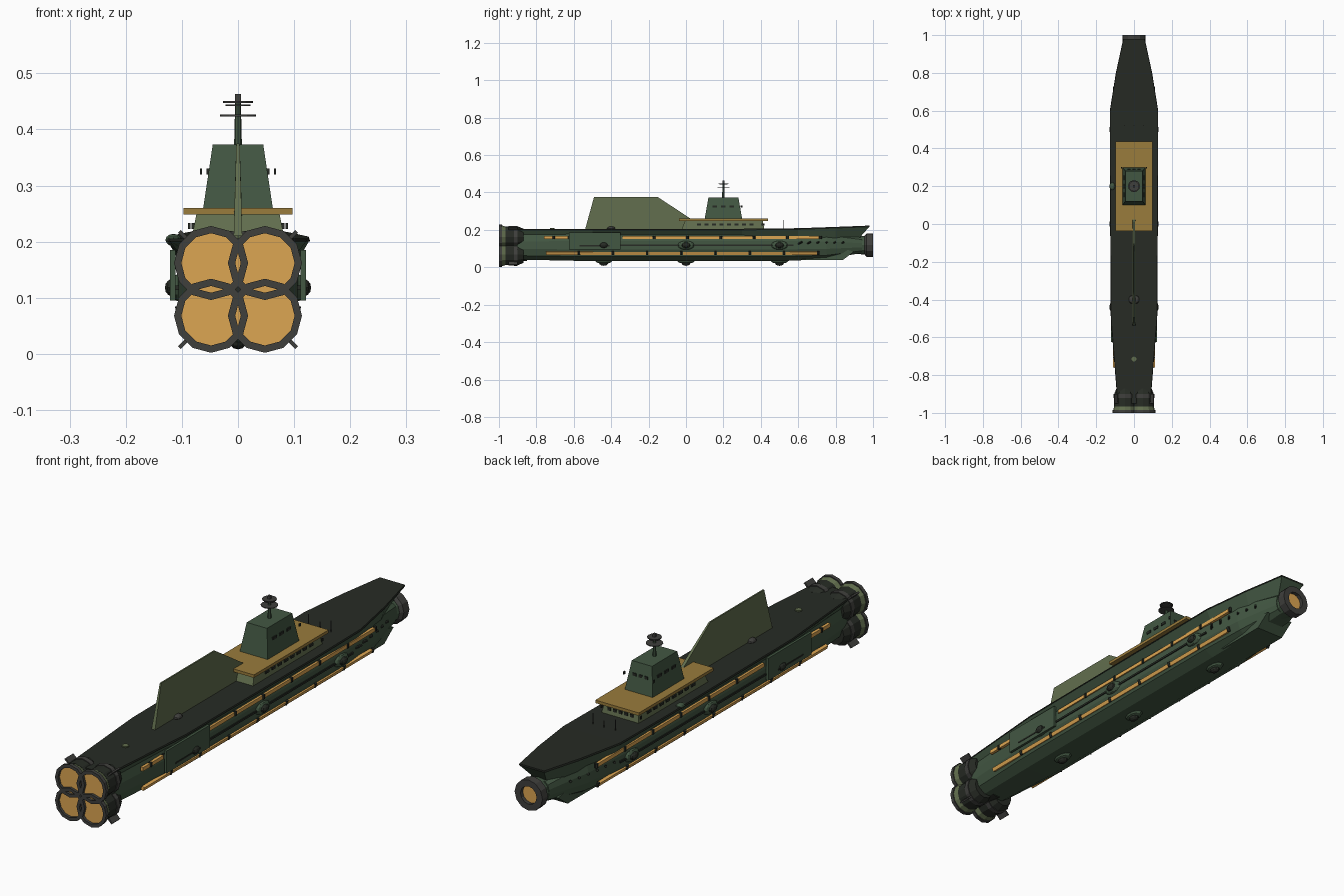
import bpy, bmesh, math
from mathutils import Matrix, Vector

if "Cube" in bpy.data.objects:
    bpy.data.objects.remove(bpy.data.objects["Cube"])


def material(name, r, g, b):
    m = bpy.data.materials.new(name)
    m.diffuse_color = (r, g, b, 1)
    m.use_nodes = True
    m.node_tree.nodes["Principled BSDF"].inputs["Base Color"].default_value = m.diffuse_color
    return m


GREEN = material("hull_green", 0.055, 0.095, 0.055)
OLIVE = material("olive", 0.12, 0.155, 0.075)
DARK = material("deck_dark", 0.02, 0.024, 0.018)
STEEL = material("dark_steel", 0.05, 0.05, 0.046)
GOLD = material("gold_deck", 0.32, 0.2, 0.045)
GLOW = material("amber_glow", 0.72, 0.38, 0.085)


def finish(name, bm, mat):
    bmesh.ops.recalc_face_normals(bm, faces=bm.faces)
    me = bpy.data.meshes.new(name)
    bm.to_mesh(me)
    bm.free()
    ob = bpy.data.objects.new(name, me)
    me.materials.append(mat)
    bpy.context.collection.objects.link(ob)
    return ob


def loft(name, rings, mat, caps=True, closed=False):
    bm = bmesh.new()
    vs = [[bm.verts.new(p) for p in r] for r in rings]
    n = len(rings[0])
    pairs = list(zip(vs, vs[1:])) + ([(vs[-1], vs[0])] if closed else [])
    for a, b in pairs:
        for i in range(n):
            j = (i + 1) % n
            bm.faces.new((a[i], a[j], b[j], b[i]))
    if caps and not closed:
        bm.faces.new(vs[0])
        bm.faces.new(vs[-1])
    return finish(name, bm, mat)


def box(name, c, size, mat, rot=None):
    bm = bmesh.new()
    bmesh.ops.create_cube(bm, size=1)
    m = Matrix.Translation(c) @ (rot or Matrix()) @ Matrix.Diagonal((*size, 1))
    bmesh.ops.transform(bm, matrix=m, verts=bm.verts)
    return finish(name, bm, mat)


def rod(name, p, q, r, mat, n=8, r2=None):
    p, q = Vector(p), Vector(q)
    bm = bmesh.new()
    bmesh.ops.create_cone(bm, cap_ends=True, segments=n, radius1=r,
                          radius2=r if r2 is None else r2, depth=(q - p).length)
    m = Matrix.Translation((p + q) / 2) @ (q - p).to_track_quat('Z', 'Y').to_matrix().to_4x4()
    bmesh.ops.transform(bm, matrix=m, verts=bm.verts)
    return finish(name, bm, mat)


def ball(name, c, size, mat):
    bm = bmesh.new()
    bmesh.ops.create_uvsphere(bm, u_segments=10, v_segments=6, radius=1)
    bmesh.ops.transform(bm, matrix=Matrix.Translation(c) @ Matrix.Diagonal((*size, 1)), verts=bm.verts)
    return finish(name, bm, mat)


def turned(name, cx, cz, prof, mat, n=12, closed=False):
    # profile of (radius, y) revolved about a lengthwise axis
    rings = [[(cx + r * math.cos(2 * math.pi * i / n), y, cz + r * math.sin(2 * math.pi * i / n))
              for i in range(n)] for r, y in prof]
    return loft(name, rings, mat, closed=closed)


def frustum(name, bottom, top, mat):
    # each: x half width, y min, y max, z
    return loft(name, [[(-w, a, z), (w, a, z), (w, b, z), (-w, b, z)] for w, a, b, z in (bottom, top)], mat)


# lower tubular hull: half section swept along y
half = [(0.055, -0.083), (0.093, -0.06), (0.108, -0.022), (0.108, 0.022), (0.098, 0.06), (0.07, 0.08)]
section = half + [(-x, z) for x, z in reversed(half)]
stations = [(-0.92, 0.78, 0.92), (-0.6, 0.98, 1), (-0.45, 1, 1), (0.55, 1, 1), (0.75, 0.85, 0.9), (0.94, 0.45, 0.5)]
loft("hull", [[(x * sx, y, 0.118 + z * sz) for x, z in section] for y, sx, sz in stations], GREEN)

# flared upper hull and dark deck: y, deck half width, deck z, lower half width, lower z
deck = [(-0.95, 0.085, 0.2, 0.075, 0.175), (-0.5, 0.121, 0.2, 0.1, 0.172), (0.3, 0.126, 0.2, 0.102, 0.172),
        (0.6, 0.126, 0.203, 0.1, 0.155), (0.8, 0.094, 0.21, 0.065, 0.125), (0.98, 0.055, 0.217, 0.03, 0.16)]
bow = lambda y: y - 0.05 if y > 0.9 else y
loft("upper_hull", [[(-w, y, z), (w, y, z), (v, bow(y), u), (-v, bow(y), u)] for y, w, z, v, u in deck], GREEN)
loft("deck", [[(-w - .002, y, z), (w + .002, y, z), (w, y, z + .006), (-w, y, z + .006)]
              for y, w, z, v, u in deck], DARK)

# bow chin wedge
chin = [(0.6, 0.1), (0.62, 0.04), (0.84, 0.04), (0.9, 0.085), (0.78, 0.11)]
loft("bow_chin", [[(s * 0.062, y, z) for y, z in chin] for s in (-1, 1)], GREEN)

# bow tube
turned("bow_tube", 0, 0.118, [(0.045, 0.88), (0.05, 0.965)], GREEN)
turned("bow_ring", 0, 0.118, [(0.05, 0.955), (0.062, 0.965), (0.062, 1), (0.036, 1), (0.036, 0.965)], STEEL, closed=True)
turned("bow_glow", 0, 0.118, [(0.038, 0.97), (0.038, 0.985)], GLOW)

# four stern engines
turned("engine_core", 0, 0.115, [(0.08, -0.96), (0.08, -0.85)], DARK)
for sx in (-1, 1):
    for cz, sz in ((0.068, -1), (0.162, 1)):
        cx = sx * 0.048
        turned("engine_body", cx, cz, [(0.045, -0.87), (0.057, -0.9), (0.057, -0.965)], DARK)
        turned("engine_band", cx, cz, [(0.06, -0.9), (0.06, -0.92)], STEEL)
        turned("engine_bell", cx, cz, [(0.052, -0.95), (0.062, -0.985)], OLIVE)
        turned("engine_rim", cx, cz, [(0.066, -0.985), (0.066, -1), (0.053, -1), (0.053, -0.985)], STEEL, closed=True)
        turned("engine_glow", cx, cz, [(0.056, -0.98), (0.056, -0.989)], GLOW)
        box("engine_fin", (sx * 0.096, -0.925, 0.115 + sz * 0.095), (0.024, 0.05, 0.007), STEEL,
            Matrix.Rotation(-sx * sz * math.pi / 4, 4, 'Y'))

# side light strips, hull ribs, armour plates
for s in (-1, 1):
    segs = [(-0.76, -0.715), (-0.7, -0.63)] + [(-0.34 + 0.178 * i, -0.178 + 0.178 * i) for i in range(6)]
    for a, b in segs:
        box("upper_light", (s * 0.104, (a + b) / 2, 0.159), (0.012, b - a, 0.015), GLOW)
        rod("strip_clamp", (s * 0.106, b + 0.008, 0.15), (s * 0.106, b + 0.008, 0.168), 0.007, DARK, 6)
    for i in range(8):
        y = -0.665 + 0.183 * i
        box("lower_light", (s * 0.1, y, 0.076), (0.012, 0.168, 0.015), GLOW,
            Matrix.Rotation(s * 0.35, 4, 'Y'))
        rod("lower_clamp", (s * 0.1, y + 0.091, 0.068), (s * 0.106, y + 0.091, 0.086), 0.007, DARK, 6)
    box("side_rail", (s * 0.108, 0.0, 0.118), (0.008, 1.15, 0.008), DARK)
    box("side_plate", (s * 0.116, -0.488, 0.14), (0.01, 0.275, 0.09), GREEN)
    box("plate_slot", (s * 0.121, -0.49, 0.115), (0.003, 0.16, 0.006), DARK)
    # bow gun barrels
    for i in range(6):
        y = 0.6 + 0.045 * i
        x = 0.1 - 0.035 * max(0, y - 0.6) / 0.2
        rod("bow_gun", (s * x, y, 0.125), (s * (x + 0.018), y + 0.02, 0.135), 0.005, DARK, 6)

# sensor pods on both flanks and the keel
for y in (-0.44, 0.0, 0.5):
    ball("keel_pod", (0, y, 0.033), (0.025, 0.045, 0.014), GREEN)
    ball("keel_pod_lens", (0, y, 0.022), (0.016, 0.024, 0.014), DARK)
    for s in (-1, 1):
        ball("flank_pod", (s * 0.108, y, 0.118), (0.014, 0.045, 0.024), GREEN)
        ball("flank_pod_lens", (s * 0.118, y, 0.118), (0.013, 0.024, 0.015), DARK)

# dorsal fin
fin = [(-0.54, 0.2, 0.008), (-0.492, 0.375, 0.003), (-0.15, 0.375, 0.003), (0.04, 0.25, 0.007), (0.04, 0.2, 0.008)]
loft("dorsal_fin", [[(s * w, y, z) for y, z, w in fin] for s in (-1, 1)], OLIVE)
for s in (-1, 1):
    ball("fin_dome", (s * 0.012, -0.4, 0.207), (0.016, 0.022, 0.012), STEEL)
rod("deck_hatch", (0, -0.715, 0.2), (0, -0.715, 0.211), 0.013, OLIVE, 10)

# superstructure
frustum("bridge_base", (0.084, -0.025, 0.42, 0.2), (0.074, -0.005, 0.41, 0.25), OLIVE)
box("bridge_platform", (0, 0.2, 0.254), (0.194, 0.475, 0.012), GOLD)
frustum("bridge_tower", (0.062, 0.1, 0.3, 0.26), (0.045, 0.12, 0.28, 0.373), GREEN)
for s in (-1, 1):
    for i in range(8):
        box("base_window", (s * 0.079, 0.07 + 0.04 * i, 0.228), (0.008, 0.022, 0.01), DARK)
    for i in range(3):
        box("tower_side_window", (s * 0.053, 0.155 + 0.045 * i, 0.325), (0.006, 0.024, 0.011), DARK)
    box("tower_lamp", (s * 0.066, 0.298, 0.325), (0.004, 0.01, 0.011), DARK)
    box("base_lamp", (s * 0.087, 0.41, 0.228), (0.004, 0.01, 0.011), DARK)
for i in range(5):
    box("base_front_window", (-0.05 + 0.025 * i, 0.415, 0.228), (0.014, 0.007, 0.011), DARK)
for i in range(3):
    box("tower_front_window", (-0.026 + 0.026 * i, 0.288, 0.325), (0.015, 0.006, 0.011), DARK)

# mast with radar discs
rod("mast", (0, 0.2, 0.37), (0, 0.2, 0.45), 0.007, GREEN, 8, 0.005)
for z, r in ((0.425, 0.032), (0.443, 0.022), (0.449, 0.027)):
    rod("radar_disc", (0, 0.2, z - 0.0015), (0, 0.2, z + 0.0015), r, STEEL, 12)
box("mast_cap", (0, 0.2, 0.455), (0.011, 0.011, 0.016), STEEL)

# port side turret and foredeck aerials
ball("side_turret", (-0.115, 0.2, 0.203), (0.015, 0.022, 0.011), GREEN)
for x in (-0.05, 0, 0.05):
    rod("aerial", (x, 0.52, 0.2), (x, 0.52, 0.252 if x else 0.235), 0.002, STEEL, 6)
